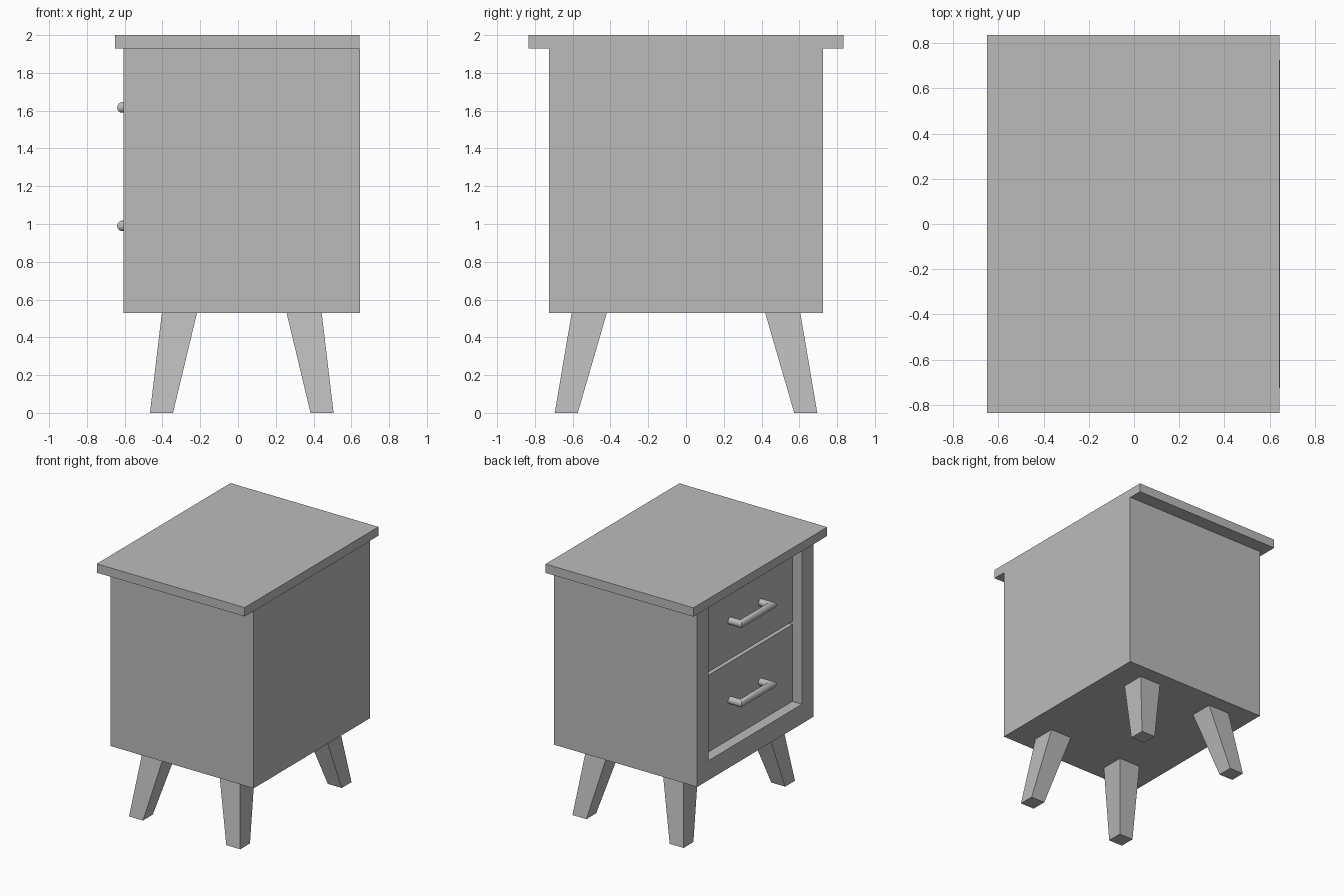
import bpy
import bmesh
from math import cos, sin, tau

cube = bpy.data.objects.get("Cube")
if cube:
    bpy.data.objects.remove(cube, do_unlink=True)

GREY = (0.5, 0.5, 0.5, 1.0)
grey = bpy.data.materials.new("plain_grey")
grey.use_nodes = True
grey.diffuse_color = GREY
grey.node_tree.nodes["Principled BSDF"].inputs["Base Color"].default_value = GREY


def finish(name, bm):
    bmesh.ops.recalc_face_normals(bm, faces=bm.faces)
    mesh = bpy.data.meshes.new(name)
    bm.to_mesh(mesh)
    bm.free()
    mesh.materials.append(grey)
    obj = bpy.data.objects.new(name, mesh)
    bpy.context.collection.objects.link(obj)
    return obj


def box_mesh(x, y, z):
    """Box spanning the given (low, high) ranges."""
    bm = bmesh.new()
    bmesh.ops.create_cube(bm, size=1)
    for v in bm.verts:
        v.co = [r[0] if c < 0 else r[1] for c, r in zip(v.co, (x, y, z))]
    return bm


BODY_FRONT, BODY_BACK = -0.605, 0.645
DRAWER_FRONT = -0.52
OPENING = 0.585
BOTTOM, TOP = 0.684, 1.92

# Table top, overhanging the drawer side and both ends
finish("table_top", box_mesh((-0.65, 0.643), (-0.835, 0.835), (1.93, 2.0)))

# Cabinet: box with a deep opening pushed in from the drawer side
bm = box_mesh((BODY_FRONT, BODY_BACK), (-0.725, 0.725), (0.53, 1.93))
bm.normal_update()
face = min(bm.faces, key=lambda f: f.calc_center_median().x)
bmesh.ops.inset_individual(bm, faces=[face], thickness=0.14)
for v in face.verts:
    v.co.y = OPENING if v.co.y > 0 else -OPENING
    v.co.z = TOP if v.co.z > 1.2 else BOTTOM
inner = bmesh.ops.extrude_face_region(bm, geom=[face])["geom"]
bmesh.ops.translate(bm, vec=(1.15, 0, 0),
                    verts=[g for g in inner if isinstance(g, bmesh.types.BMVert)])
if face.is_valid:
    bmesh.ops.delete(bm, geom=[face], context="FACES_ONLY")
finish("cabinet", bm)


def handle(name, z, radius=0.028, reach=0.19, sides=16):
    """Round U-shaped pull with mitred corners."""
    bar = -0.612
    bm = bmesh.new()
    rings = []
    for side, corner in ((1, False), (1, True), (-1, True), (-1, False)):
        ring = []
        for i in range(sides):
            c, s = radius * cos(tau * i / sides), radius * sin(tau * i / sides)
            x = bar - c if corner else DRAWER_FRONT
            ring.append(bm.verts.new((x, side * (reach + c), z + s)))
        rings.append(ring)
    for a, b in zip(rings, rings[1:]):
        for i in range(sides):
            j = (i + 1) % sides
            bm.faces.new((a[i], a[j], b[j], b[i]))
    bm.faces.new(rings[0])
    bm.faces.new(rings[-1])
    obj = finish(name, bm)
    bpy.ops.object.select_all(action="DESELECT")
    obj.select_set(True)
    bpy.context.view_layer.objects.active = obj
    bpy.ops.object.shade_smooth_by_angle()


# Two drawers separated by a narrow gap, each with a centred pull
for label, low, high in (("lower", BOTTOM, 1.29), ("upper", 1.315, TOP)):
    finish(label + "_drawer",
           box_mesh((DRAWER_FRONT, 0.5), (-OPENING, OPENING), (low, high)))
    handle(label + "_handle", 0.99 if label == "lower" else 1.617)


# Splayed, tapered legs centred under the cabinet
def leg(name, sx, sy):
    bm = box_mesh((-1, 1), (-1, 1), (0, 0.53))
    for v in bm.verts:
        if v.co.z > 0.1:
            cx, cy, half = 0.33, 0.512, 0.093
        else:
            cx, cy, half = 0.425, 0.634, 0.061
        v.co.x = 0.02 + sx * (cx + v.co.x * half)
        v.co.y = sy * (cy + v.co.y * half)
    finish(name, bm)


for sx, depth in ((-1, "drawer_side"), (1, "rear_side")):
    for sy, end in ((-1, "near"), (1, "far")):
        leg(f"{depth}_{end}_leg", sx, sy)
